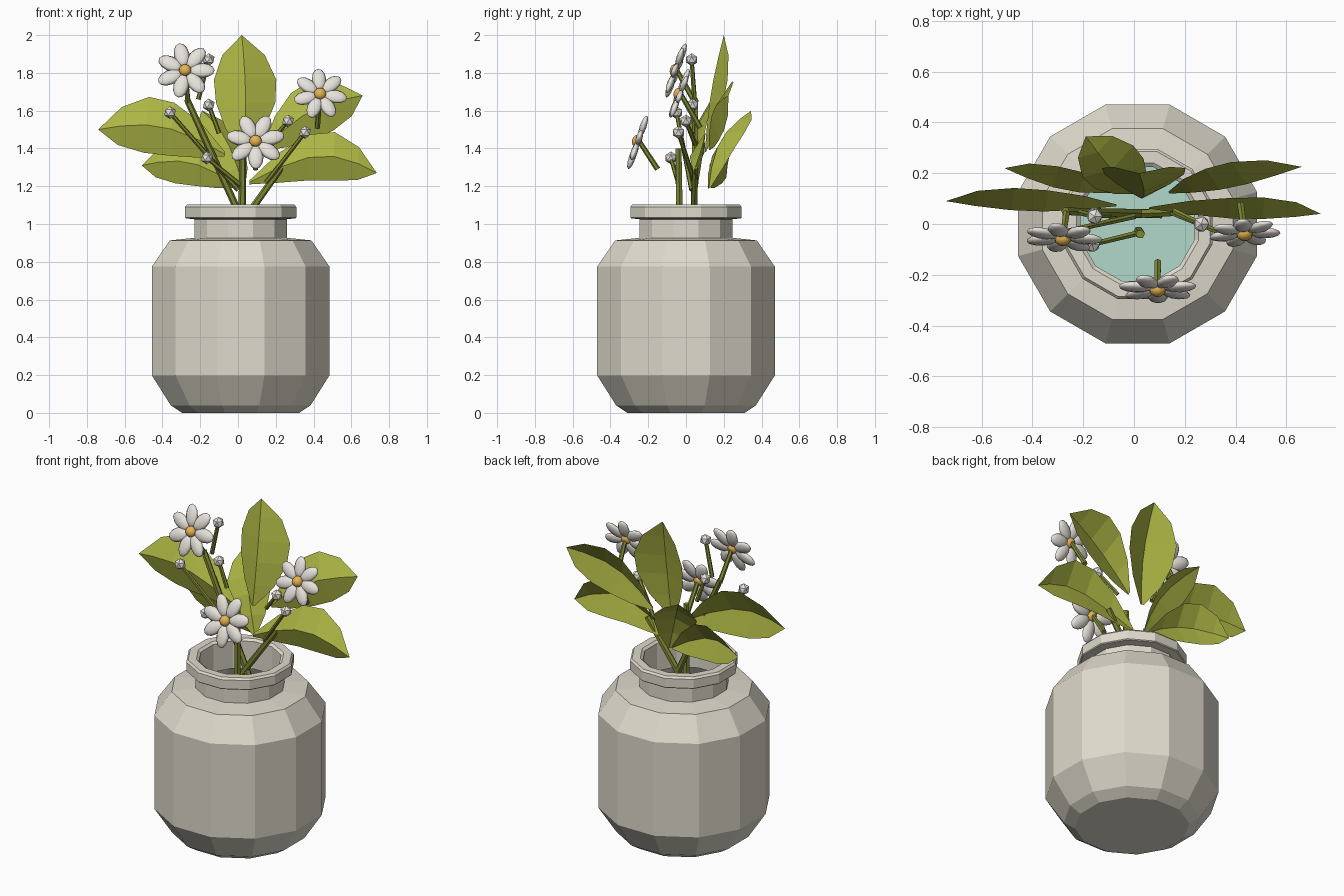
import bpy, bmesh, math
from mathutils import Vector, Matrix

if "Cube" in bpy.data.objects:
    bpy.data.objects.remove(bpy.data.objects["Cube"])


def material(name, rgb):
    m = bpy.data.materials.new(name)
    lin = [((c / 255 + 0.055) / 1.055) ** 2.4 for c in rgb]
    m.diffuse_color = (*lin, 1)
    m.use_nodes = True
    m.node_tree.nodes["Principled BSDF"].inputs["Base Color"].default_value = m.diffuse_color
    return m


CLAY = material("pale_clay", (223, 218, 204))
WATER = material("water_teal", (177, 215, 203))
LEAF = material("leaf_green", (172, 181, 68))
STEM = material("stem_green", (126, 136, 52))
PETAL = material("petal_white", (233, 228, 221))
YELLOW = material("centre_yellow", (229, 179, 82))
JAR_X = 0.014


def add_object(name, bm, mat, smooth=False):
    bmesh.ops.recalc_face_normals(bm, faces=bm.faces)
    for f in bm.faces:
        f.smooth = smooth
    me = bpy.data.meshes.new(name)
    bm.to_mesh(me)
    bm.free()
    me.materials.append(mat)
    ob = bpy.data.objects.new(name, me)
    bpy.context.collection.objects.link(ob)
    return ob


def ring(bm, apothem, z, n=12):
    r = apothem / math.cos(math.pi / n)
    return [bm.verts.new((JAR_X + r * math.cos(2 * math.pi * (i + 0.5) / n),
                          r * math.sin(2 * math.pi * (i + 0.5) / n), z)) for i in range(n)]


# Jar: one twelve-sided closed profile, outside then inside
bm = bmesh.new()
profile = [(0.31, 0), (0.37, 0.04), (0.47, 0.198), (0.47, 0.775), (0.375, 0.913),
           (0.245, 0.927), (0.245, 1.025), (0.29, 1.03), (0.295, 1.035),
           (0.295, 1.09), (0.285, 1.102), (0.24, 1.102), (0.225, 1.09), (0.225, 0.92),
           (0.345, 0.88), (0.435, 0.76), (0.435, 0.21), (0.34, 0.06)]
rings = [ring(bm, a, z) for a, z in profile]
for a, b in zip(rings, rings[1:]):
    for i in range(12):
        j = (i + 1) % 12
        bm.faces.new((a[i], a[j], b[j], b[i]))
bm.faces.new(rings[0])
bm.faces.new(rings[-1])
add_object("jar", bm, CLAY)

# Water surface
bm = bmesh.new()
bm.faces.new(ring(bm, 0.434, 0.62))
add_object("water", bm, WATER)


def stem(name, a, b, r):
    a, b = Vector(a), Vector(b)
    d = b - a
    bm = bmesh.new()
    bmesh.ops.create_cone(bm, cap_ends=True, segments=6, radius1=r, radius2=r * 0.85, depth=d.length)
    bm.transform(Matrix.Translation((a + b) / 2) @ d.to_track_quat('Z', 'Y').to_matrix().to_4x4())
    add_object(name, bm, STEM)


# Main stems
stem("left_stem", (0.1, 0.04, 0.85), (-0.27, 0.05, 1.66), 0.02)
stem("right_stem", (-0.09, 0.035, 0.85), (0.23, 0.05, 1.3), 0.02)
stem("middle_stem", (0.018, -0.03, 0.7), (0.025, -0.04, 1.4), 0.021)

# Buds on thin stalks
buds = [((-0.36, -0.05, 1.59), (0.0, 0.03, 1.18)),
        ((-0.155, 0.035, 1.63), (-0.1, 0.035, 1.48)),
        ((-0.155, 0.03, 1.87), (-0.21, 0.045, 1.66)),
        ((-0.165, -0.08, 1.35), (0.02, -0.035, 1.2)),
        ((0.265, 0.0, 1.545), (0.16, 0.05, 1.42)),
        ((0.355, -0.04, 1.485), (0.15, 0.045, 1.22))]
for tip, root in buds:
    stem("bud_stalk", root, tip, 0.013)
    bm = bmesh.new()
    bmesh.ops.create_icosphere(bm, subdivisions=1, radius=0.034, matrix=Matrix.Translation(tip))
    add_object("bud", bm, PETAL)


# Daisies: seven plump petals, a domed centre and a short stalk
def flower(centre, phase, normal, root, size=1.0):
    centre = Vector(centre)
    n = Vector(normal).normalized()
    side = Vector((0, 0, 1)).cross(n).normalized()
    up = n.cross(side)
    frame = Matrix((side, up, n)).transposed().to_4x4()
    frame.translation = centre
    bm = bmesh.new()
    for k in range(7):
        m = (frame @ Matrix.Rotation(math.radians(phase) + k * 2 * math.pi / 7, 4, 'Z')
             @ Matrix.Scale(size, 4) @ Matrix.Translation((0.09, 0, -0.006))
             @ Matrix.Diagonal((0.066, 0.041, 0.018, 1)) @ Matrix.Rotation(math.pi / 2, 4, 'Y'))
        bmesh.ops.create_uvsphere(bm, u_segments=8, v_segments=6, radius=1, matrix=m)
    add_object("petals", bm, PETAL, True)
    bm = bmesh.new()
    bmesh.ops.create_uvsphere(bm, u_segments=10, v_segments=6, radius=1,
                              matrix=frame @ Matrix.Diagonal((0.033, 0.033, 0.026, 1)))
    add_object("flower_centre", bm, YELLOW, True)
    stem("flower_stalk", root, centre - n * 0.015, 0.015)


flower((-0.28, -0.06, 1.815), 0, (-0.05, -0.94, 0.34), (-0.265, 0.05, 1.64))
flower((0.435, -0.04, 1.69), -10, (0.05, -0.94, 0.36), (0.42, 0.075, 1.51), 0.92)
flower((0.093, -0.26, 1.44), 65, (0, -0.94, 0.33), (0.093, -0.15, 1.29))


# Leaves: folded blades with a forward midrib
def leaf(name, base, tip, side, width, bow, fold=(0, 0.065, 0)):
    base, tip, bow, fold = map(Vector, (base, tip, bow, fold))
    side = Vector(side).normalized() * width
    bm = bmesh.new()
    rows = []
    for t, w in ((0, 0.08), (0.2, 0.62), (0.42, 0.95), (0.62, 1), (0.83, 0.68), (1, 0)):
        mid = base.lerp(tip, t) + bow * math.sin(math.pi * t)
        row = [mid + side * w + fold * w, mid, mid - side * w + fold * w]
        rows.append([bm.verts.new(p) for p in (row if w else [mid])])
    for a, b in zip(rows, rows[1:]):
        for i in (0, 1):
            if len(b) == 3:
                bm.faces.new((a[i], a[i + 1], b[i + 1], b[i]))
            else:
                bm.faces.new((a[i], a[i + 1], b[0]))
    add_object(name, bm, LEAF)


leaf("centre_leaf", (0.03, 0.10, 1.38), (0.02, 0.20, 2.0), (1, 0, 0), 0.165, (0.015, -0.018, 0), (0, 0.075, 0))
leaf("left_upper_leaf", (-0.07, 0.07, 1.37), (-0.74, 0.09, 1.5), (0.1, 0.15, 1), 0.15, (0, -0.03, 0.08))
leaf("right_lower_leaf", (0.06, 0.06, 1.22), (0.735, 0.04, 1.27), (0.05, 0.15, 1), 0.13, (0.03, -0.03, 0.115))
leaf("right_upper_leaf", (0.14, 0.12, 1.4), (0.66, 0.225, 1.68), (-0.42, 0.15, 0.9), 0.145, (-0.02, -0.03, 0.055))
leaf("left_lower_leaf", (0.0, 0.13, 1.2), (-0.51, 0.22, 1.31), (0.15, 0.15, 1), 0.12, (0, -0.045, 0.07))
leaf("back_leaf", (0.03, 0.12, 1.19), (-0.19, 0.345, 1.6), (0.8, 0.5, 0.18), 0.12,
     (0.02, -0.05, 0.045), (-0.015, 0.033, -0.027))
